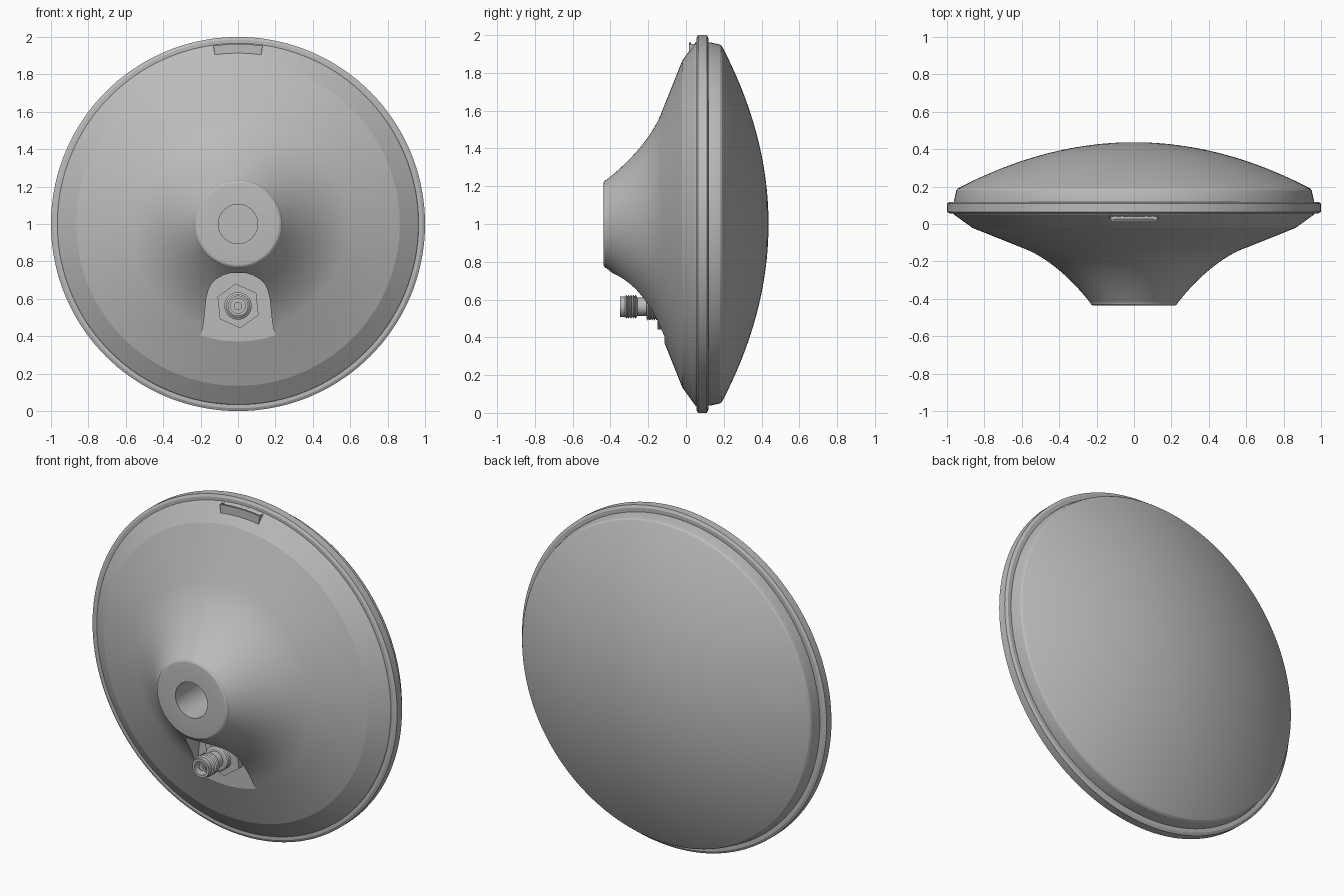
import bpy, bmesh
from math import cos, sin, pi, radians, sqrt
from mathutils import Vector

cube = bpy.data.objects.get("Cube")
if cube:
    bpy.data.objects.remove(cube, do_unlink=True)

grey = bpy.data.materials.new("light_grey")
grey.use_nodes = True
colour = (0.5, 0.5, 0.5, 1)
grey.diffuse_color = colour
grey.node_tree.nodes["Principled BSDF"].inputs["Base Color"].default_value = colour


def finish(name, bm):
    bmesh.ops.recalc_face_normals(bm, faces=bm.faces)
    mesh = bpy.data.meshes.new(name)
    bm.to_mesh(mesh)
    bm.free()
    obj = bpy.data.objects.new(name, mesh)
    bpy.context.collection.objects.link(obj)
    mesh.materials.append(grey)
    return obj


def smooth(obj, angle):
    bpy.ops.object.select_all(action="DESELECT")
    obj.select_set(True)
    bpy.context.view_layer.objects.active = obj
    bpy.ops.object.shade_smooth_by_angle(angle=radians(angle))


def lathe(name, profile, z, steps):
    """Turn (radius, y) points around the front-to-back axis at height z."""
    bm = bmesh.new()
    verts = [bm.verts.new((r, y, z)) for r, y in profile]
    edges = [bm.edges.new(pair) for pair in zip(verts, verts[1:])]
    bmesh.ops.spin(bm, geom=verts + edges, cent=(0, 0, z), axis=(0, 1, 0),
                   angle=2 * pi, steps=steps)
    bmesh.ops.remove_doubles(bm, verts=bm.verts, dist=1e-5)
    return finish(name, bm)


def prism(name, outline, y0, y1):
    """Extrude an (x, z) outline from y0 to y1."""
    bm = bmesh.new()
    face = bm.faces.new([bm.verts.new((x, y0, z)) for x, z in outline])
    new = bmesh.ops.extrude_face_region(bm, geom=[face])["geom"]
    bmesh.ops.translate(bm, vec=(0, y1 - y0, 0),
                        verts=[v for v in new if isinstance(v, bmesh.types.BMVert)])
    return finish(name, bm)


def bezier(a, b, c, d, n):
    a, b, c, d = map(Vector, (a, b, c, d))
    for i in range(n + 1):
        t = i / n
        s = 1 - t
        yield tuple(a * s**3 + b * 3 * s * s * t + c * 3 * s * t * t + d * t**3)


# Housing: bored hub, flared underside, rim ring and shallow dome
hub = [(0, -0.18), (0.105, -0.18), (0.105, -0.437), (0.21, -0.437),
       (0.222, -0.435), (0.231, -0.429)]
flare = list(bezier((0.235, -0.42), (0.29, -0.35), (0.42, -0.2), (0.58, -0.134), 20))
rim = [(0.865, -0.02), (0.962, 0.05), (0.966, 0.056), (0.985, 0.056),
       (1.0, 0.064), (1.0, 0.11), (0.985, 0.118), (0.962, 0.118),
       (0.962, 0.126), (0.95, 0.18)]
dome = [(0.942 * cos(t), 0.437 - 0.247 * cos(t) ** 2)
        for t in (i / 32 * pi / 2 for i in range(33))]
housing = lathe("housing", hub + flare + rim + dome, 1, 144)

# Flat arched pocket for the connector
half = [(0.04, 0.738), (0.08, 0.726), (0.115, 0.706), (0.142, 0.68), (0.158, 0.65),
        (0.17, 0.6), (0.18, 0.5), (0.188, 0.44), (0.2, 0.41), (0.235, 0.395), (0.235, 0.3)]
cutter = prism("pocket_cutter", half + [(-x, z) for x, z in reversed(half)], -0.115, -0.6)
cutter.hide_render = True
cut = housing.modifiers.new("pocket", "BOOLEAN")
cut.operation = "DIFFERENCE"
cut.solver = "EXACT"
cut.object = cutter
bpy.context.view_layer.objects.active = housing
bpy.ops.object.modifier_apply(modifier=cut.name)
bpy.data.objects.remove(cutter, do_unlink=True)
smooth(housing, 14)

# Connector: hex nut, threaded barrel, hollow socket and centre pin
CZ = 0.562
nut = prism("connector_nut", [(0.12 * cos(a), CZ + 0.12 * sin(a))
            for a in (radians(36 + 60 * i) for i in range(6))], -0.11, -0.15)


def thread(y0, y1, outer, inner, turns):
    step = (y1 - y0) / turns
    for i in range(turns):
        yield inner, y0 + i * step
        yield outer, y0 + (i + 0.5) * step
    yield inner, y1


barrel = ([(0, -0.3), (0.04, -0.3), (0.04, -0.35), (0.055, -0.35), (0.055, -0.325)]
          + list(thread(-0.322, -0.26, 0.063, 0.054, 5)) + [(0.048, -0.258), (0.048, -0.21)]
          + list(thread(-0.208, -0.15, 0.073, 0.064, 5)) + [(0.064, -0.11)])
smooth(lathe("connector_barrel", barrel, CZ, 40), 25)
pin = [(0, -0.34), (0.01, -0.34), (0.01, -0.335), (0.022, -0.335), (0.022, -0.295)]
smooth(lathe("connector_pin", pin, CZ, 24), 30)

# Curved latch tab on the upper rim, with a recess in its outer face
bm = bmesh.new()
rows = []
for i in range(9):
    a = (i / 8 - 0.5) * 0.274
    rows.append([bm.verts.new((r * sin(a), y, 1 + r * cos(a)))
                 for r, y in ((0.912, 0.015), (0.962, 0.015), (0.962, 0.06), (0.912, 0.06))])
top = []
for a, b in zip(rows, rows[1:]):
    for k in range(4):
        f = bm.faces.new((a[k], a[(k + 1) % 4], b[(k + 1) % 4], b[k]))
        if k == 1:
            top.append(f)
bm.faces.new(rows[0])
bm.faces.new(rows[-1])
bmesh.ops.recalc_face_normals(bm, faces=bm.faces)
bmesh.ops.inset_region(bm, faces=top, thickness=0.01, depth=0)
bmesh.ops.inset_region(bm, faces=top, thickness=0.001, depth=-0.012)
smooth(finish("rim_tab", bm), 25)

# Thin label plate following the cone on the left side
bm = bmesh.new()
grid = []
for i in range(25):
    z = (i / 24 - 0.5) * 0.46
    inner = 0.6 + max(0, abs(z) - 0.14) * 1.6
    outer = sqrt(0.825 ** 2 - z * z)
    row = []
    for k in range(7):
        x = inner + (outer - inner) * k / 6
        y = -0.134 + (sqrt(x * x + z * z) - 0.58) * 0.4
        row.append(bm.verts.new((x, y - 0.001, 1 + z)))
    grid.append(row)
for a, b in zip(grid, grid[1:]):
    for k in range(6):
        bm.faces.new((a[k], a[k + 1], b[k + 1], b[k]))
label = finish("side_label", bm)
for poly in label.data.polygons:
    if poly.normal.y > 0:
        poly.flip()
smooth(label, 30)
